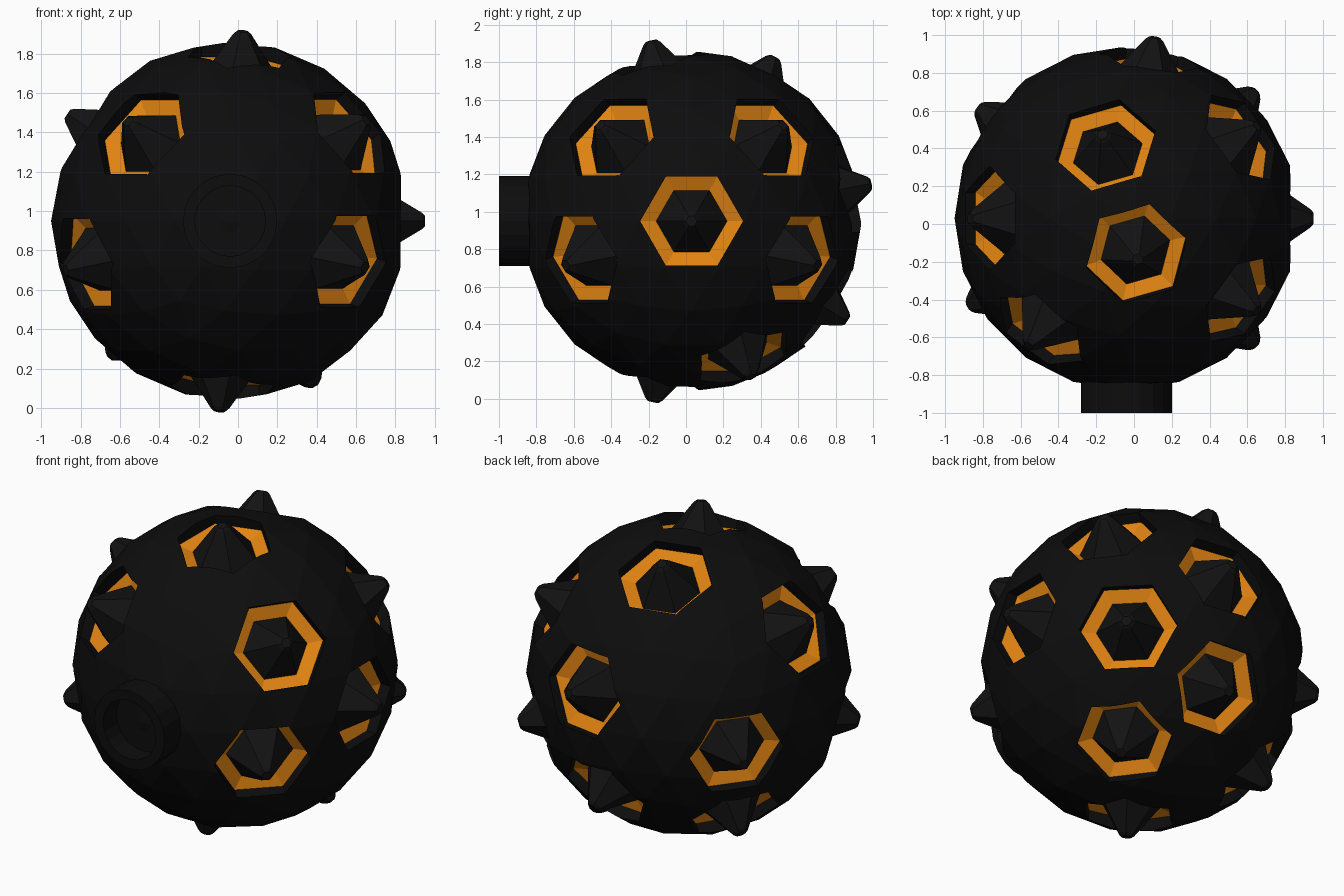
import bpy, bmesh, math
from mathutils import Vector, Matrix

if "Cube" in bpy.data.objects:
    bpy.data.objects.remove(bpy.data.objects["Cube"])

C = Vector((-0.04, 0.03, 0.95))   # ball centre
R = 0.91

# Outward direction of every spike
DIRS = [(1, 0, 0), (.06, -.21, .94), (-.12, .42, .83),
        (.58, -.41, .43), (.58, -.57, -.2), (.58, .41, .43), (.58, .57, -.2),
        (.43, .32, -.84), (-.05, -.2, -.94), (.15, .96, .2), (.07, .83, -.53),
        (-.79, .59, -.13), (-.836, 0, .549), (-.43, -.56, .42),
        (-.7, -.39, -.21), (-.6, .36, -.68)]


def material(name, rgb):
    m = bpy.data.materials.new(name)
    m.diffuse_color = (*rgb, 1)
    m.use_nodes = True
    m.node_tree.nodes["Principled BSDF"].inputs["Base Color"].default_value = m.diffuse_color
    return m


black = material("black", (.004, .004, .004))
dark = material("dark", (.006, .006, .006))
orange = material("orange", (.76, .23, .006))


def make_object(name, bm, mat):
    me = bpy.data.meshes.new(name)
    bmesh.ops.recalc_face_normals(bm, faces=bm.faces)
    bm.to_mesh(me)
    bm.free()
    ob = bpy.data.objects.new(name, me)
    bpy.context.collection.objects.link(ob)
    me.materials.append(mat)
    return ob


def frame(d):
    """Matrix with local z pointing outward and local x horizontal."""
    n = Vector(d).normalized()
    x = Vector((0, 0, 1)).cross(n).normalized()
    m = Matrix((x, n.cross(x), n)).transposed().to_4x4()
    return Matrix.Translation(C) @ m


def loft(bm, mat, profile, sides, start=False, end=False):
    """Skin rings of (radius, height) along the local z axis."""
    rings = []
    for r, h in profile:
        rings.append([bm.verts.new(mat @ Vector((
            r * math.cos(math.tau * i / sides), r * math.sin(math.tau * i / sides), h)))
            for i in range(sides)])
    for a, b in zip(rings, rings[1:]):
        for i in range(sides):
            j = (i + 1) % sides
            bm.faces.new((a[i], a[j], b[j], b[i]))
    if start:
        bm.faces.new(rings[0][::-1])
    if end:
        bm.faces.new(rings[-1])


# Faceted ball
bm = bmesh.new()
bmesh.ops.create_icosphere(bm, subdivisions=3, radius=R, matrix=Matrix.Translation(C))
ball = make_object("ball_shell", bm, black)

# Hexagonal pockets cut from the ball
bm = bmesh.new()
for d in DIRS:
    loft(bm, frame(d), [(.275, .73), (.275, 1.1)], 6, True, True)
cutter = make_object("pocket_cutter", bm, black)
cutter.hide_render = True
mod = ball.modifiers.new("pockets", 'BOOLEAN')
mod.object = cutter
mod.operation = 'DIFFERENCE'
mod.solver = 'EXACT'
bpy.context.view_layer.objects.active = ball
bpy.ops.object.modifier_apply(modifier=mod.name)
bpy.data.objects.remove(cutter)

# Sloping orange rings and the spikes rising out of them
ring_bm, spike_bm = bmesh.new(), bmesh.new()
for d in DIRS:
    m = frame(d)
    loft(ring_bm, m, [(.275, .80), (.19, .77)], 6)
    loft(spike_bm, m, [(.19, .77), (.048, .975), (.03, .99)], 6, False, True)
rings = make_object("pocket_rings", ring_bm, orange)
spikes = make_object("spikes", spike_bm, dark)

# Hollow plug sticking out of the front
bm = bmesh.new()
loft(bm, frame((0, -1, 0)), [(.24, .78), (.24, 1.03), (.18, 1.03), (.18, .9)], 20, True, True)
plug = make_object("front_plug", bm, black)
